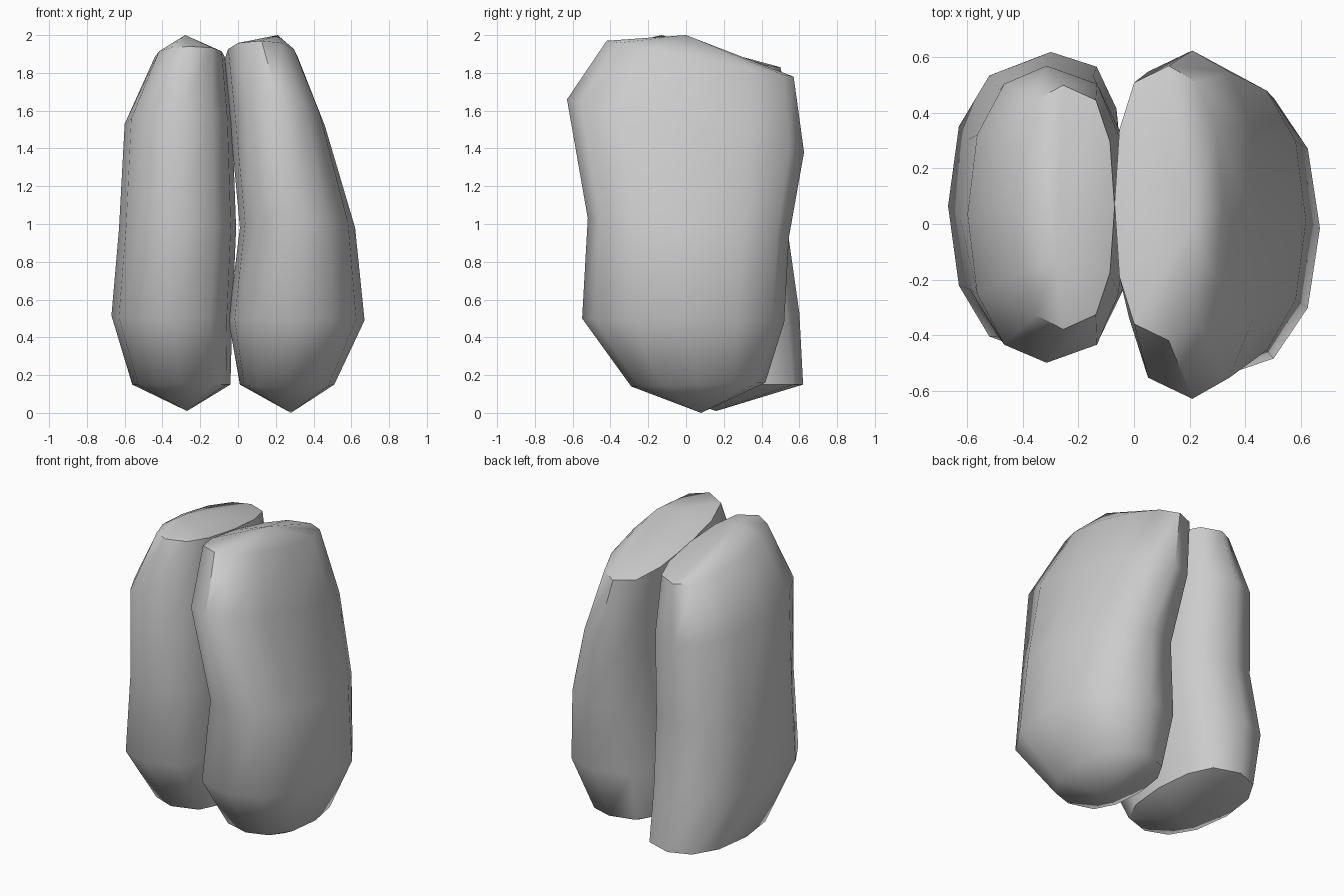
import bpy, math

if "Cube" in bpy.data.objects:
    bpy.data.objects.remove(bpy.data.objects["Cube"])

SIDES = 12


def spow(v, p):
    return math.copysign(abs(v) ** p, v)


def lobe(name, rings, bottom, top, inner):
    """Loft closed rings (x0, x1, y0, y1, z_front, z_back) between two poles.
    inner is the x direction of the flatter side facing the other lobe."""
    verts, faces = [bottom], []
    for x0, x1, y0, y1, zf, zb in rings:
        cx, cy = (x0 + x1) / 2, (y0 + y1) / 2
        rx, ry = (x1 - x0) / 2, (y1 - y0) / 2
        for i in range(SIDES):
            a = 2 * math.pi * i / SIDES
            c, s = math.cos(a), math.sin(a)
            p = 0.65 if c * inner > 0 else 0.9
            y = spow(s, 0.9)
            verts.append((cx + rx * spow(c, p), cy + ry * y,
                          zf + (zb - zf) * (y + 1) / 2))
    verts.append(top)
    last, base = len(verts) - 1, 1 + (len(rings) - 1) * SIDES
    for i in range(SIDES):
        j = (i + 1) % SIDES
        faces.append((0, 1 + j, 1 + i))
        for r in range(len(rings) - 1):
            k = 1 + r * SIDES
            faces.append((k + i, k + j, k + SIDES + j, k + SIDES + i))
        faces.append((base + i, base + j, last))
    mesh = bpy.data.meshes.new(name)
    mesh.from_pydata(verts, [], faces)
    ob = bpy.data.objects.new(name, mesh)
    bpy.context.collection.objects.link(ob)
    bpy.ops.object.select_all(action='DESELECT')
    ob.select_set(True)
    bpy.context.view_layer.objects.active = ob
    bpy.ops.object.shade_smooth_by_angle(angle=math.radians(50))


# Left lobe: narrow top, foot running out to the back
lobe("left_lobe", [
    (-0.56, -0.04, -0.26, 0.62, 0.15, 0.15),
    (-0.67, -0.03, -0.47, 0.60, 0.50, 0.53),
    (-0.63, -0.01, -0.47, 0.54, 1.00, 0.95),
    (-0.60, -0.03, -0.50, 0.57, 1.58, 1.48),
    (-0.44, -0.07, -0.38, 0.50, 1.94, 1.83),
], (-0.27, 0.16, 0.01), (-0.28, -0.13, 2.0), 1)

# Right lobe: wide belly, waisted front, top sloping down to the back
lobe("right_lobe", [
    (0.01, 0.51, -0.29, 0.42, 0.14, 0.16),
    (-0.05, 0.67, -0.55, 0.52, 0.50, 0.48),
    (0.01, 0.62, -0.52, 0.545, 1.03, 0.93),
    (-0.04, 0.46, -0.63, 0.625, 1.66, 1.38),
    (-0.07, 0.32, -0.42, 0.57, 1.97, 1.78),
], (0.28, 0.08, 0.0), (0.21, 0.0, 2.0), -1)
